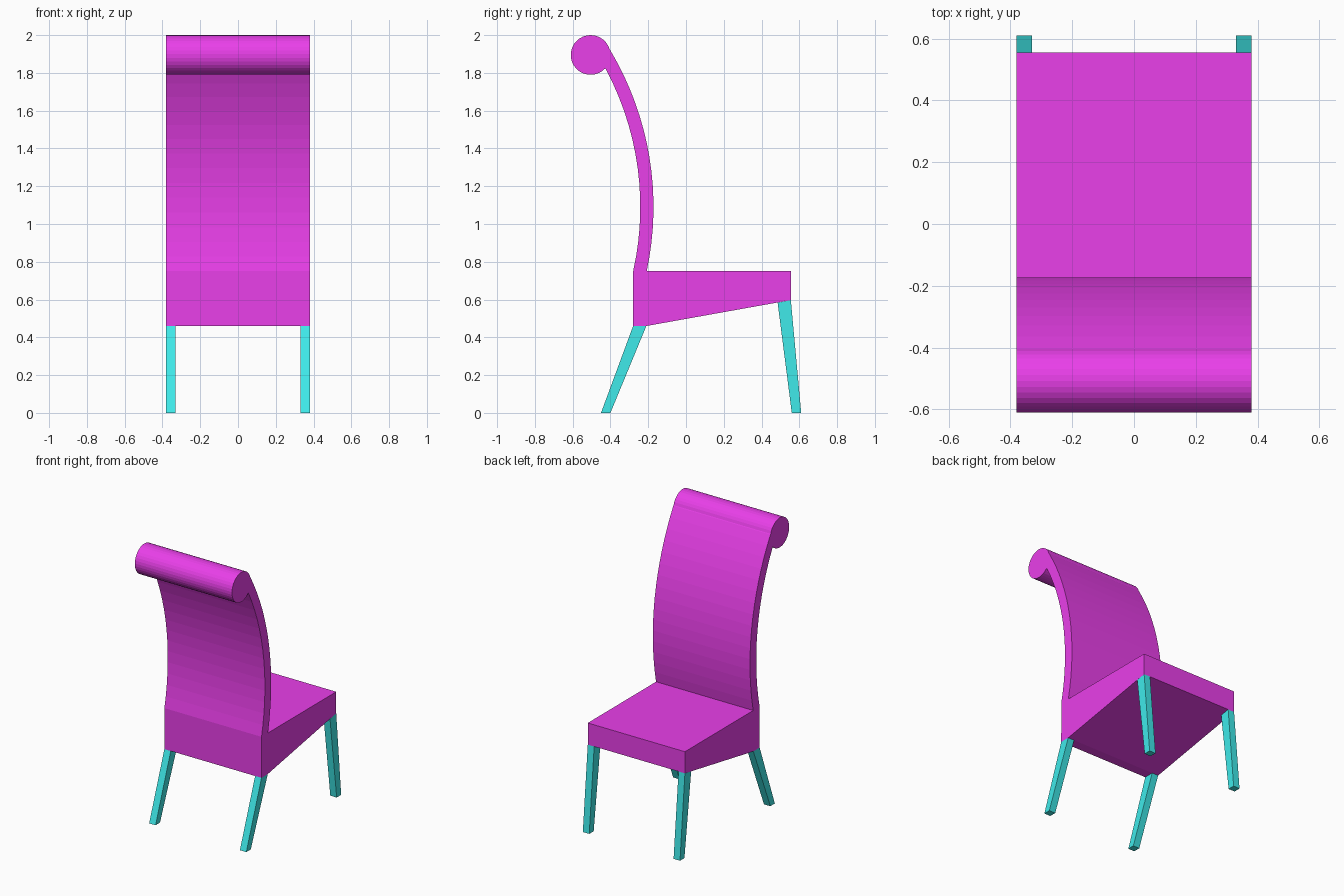
import bpy, bmesh
from math import sin, cos, asin, radians

if "Cube" in bpy.data.objects:
    bpy.data.objects.remove(bpy.data.objects["Cube"])


def material(name, color):
    mat = bpy.data.materials.new(name)
    mat.diffuse_color = (*color, 1)
    mat.use_nodes = True
    mat.node_tree.nodes["Principled BSDF"].inputs["Base Color"].default_value = mat.diffuse_color
    return mat


def prism(name, profile, x0, x1, mat):
    """Extrude a (y, z) side profile from x0 to x1."""
    bm = bmesh.new()
    face = bm.faces.new([bm.verts.new((x0, y, z)) for y, z in profile])
    ext = bmesh.ops.extrude_face_region(bm, geom=[face])
    verts = [v for v in ext["geom"] if isinstance(v, bmesh.types.BMVert)]
    bmesh.ops.translate(bm, vec=(x1 - x0, 0, 0), verts=verts)
    bmesh.ops.recalc_face_normals(bm, faces=bm.faces)
    mesh = bpy.data.meshes.new(name)
    bm.to_mesh(mesh)
    bm.free()
    mesh.materials.append(mat)
    obj = bpy.data.objects.new(name, mesh)
    bpy.context.collection.objects.link(obj)
    return obj


def arc(cy, cz, r, a0, a1, n):
    return [(cy + r * cos(a0 + (a1 - a0) * i / n),
             cz + r * sin(a0 + (a1 - a0) * i / n)) for i in range(n + 1)]


magenta = material("upholstery", (0.82, 0.05, 0.82))
cyan = material("leg_paint", (0.05, 0.82, 0.82))

# Upholstery: wedge seat, curved back and rolled top in one side profile
CY, CZ = -1.792, 1.09
R_OUT, R_IN, Z_SEAT = 1.62, 1.55, 0.75
seat = [(-0.28, 0.46), (-0.21, 0.46), (0.555, 0.597), (0.555, Z_SEAT)]
back_front = arc(CY, CZ, R_OUT, asin((Z_SEAT - CZ) / R_OUT), asin(0.83 / R_OUT), 16)
roll = arc(-0.505, 1.895, 0.105, radians(16), radians(318), 28)
back_rear = arc(CY, CZ, R_IN, asin(0.725 / R_IN), asin((Z_SEAT - CZ) / R_IN), 14)
prism("seat_and_back", seat + back_front + roll + back_rear, -0.38, 0.38, magenta)

# Splayed, tapered legs, one pair at each end
leg_profiles = {
    "front_leg": [(0.56, 0), (0.61, 0), (0.555, 0.597), (0.485, 0.584)],
    "rear_leg": [(-0.45, 0), (-0.40, 0), (-0.21, 0.46), (-0.28, 0.46)],
}
for name, profile in leg_profiles.items():
    for side, x0 in (("left", -0.38), ("right", 0.33)):
        prism(f"{name}_{side}", profile, x0, x0 + 0.05, cyan)
